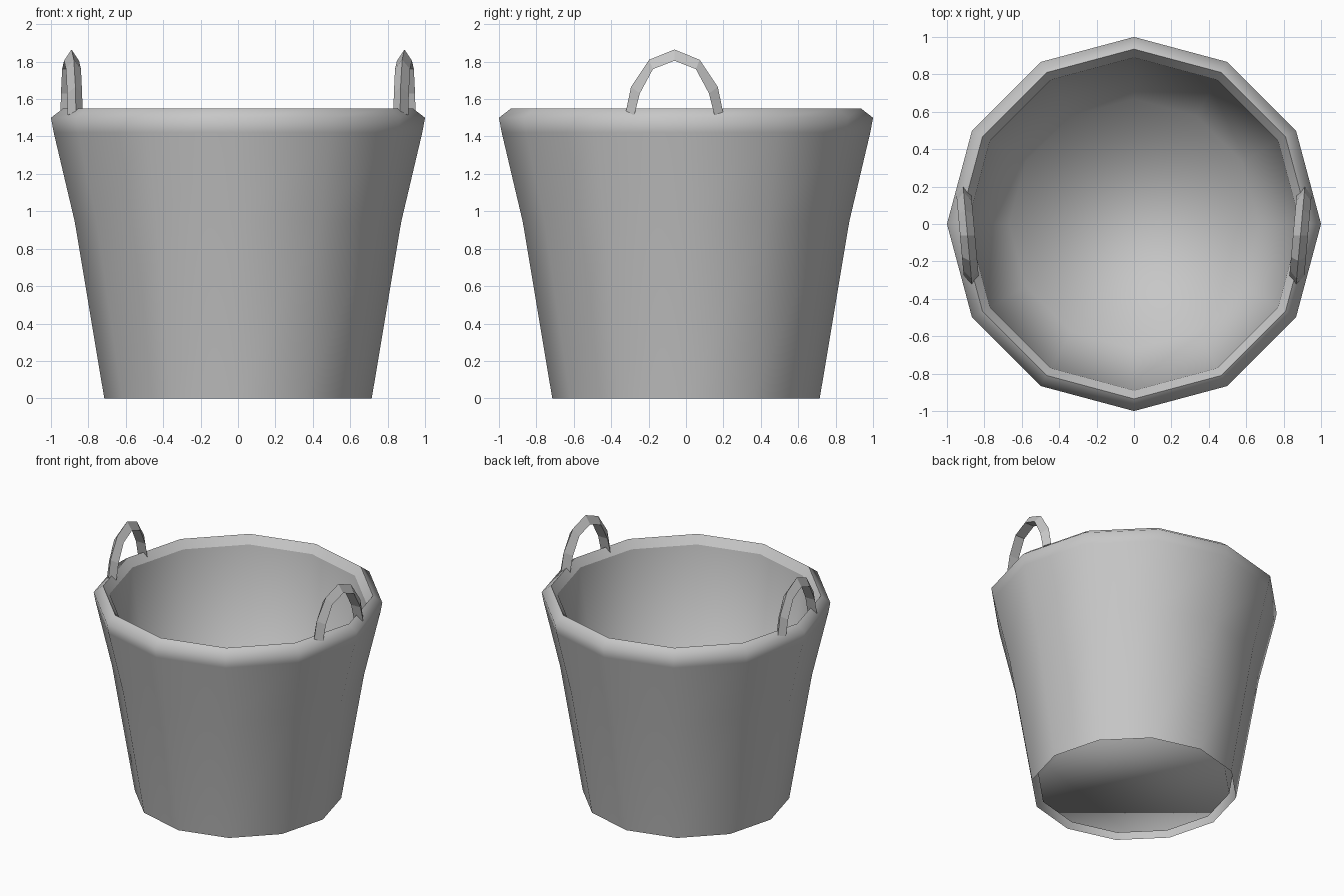
import bpy, bmesh, math

cube = bpy.data.objects.get("Cube")
if cube:
    bpy.data.objects.remove(cube, do_unlink=True)

grey = bpy.data.materials.new("plain grey")
grey.use_nodes = True
colour = (0.57, 0.57, 0.57, 1)
grey.diffuse_color = colour
grey.node_tree.nodes["Principled BSDF"].inputs["Base Color"].default_value = colour

SIDES = 12


def finish(name, bm):
    mesh = bpy.data.meshes.new(name)
    bm.to_mesh(mesh)
    bm.free()
    mesh.materials.append(grey)
    obj = bpy.data.objects.new(name, mesh)
    bpy.context.collection.objects.link(obj)


def lathe(name, profile, sharp=(), floor=False):
    """Turn a (radius, height) profile round z; rings listed in sharp stay creased."""
    bm = bmesh.new()
    turn = 2 * math.pi / SIDES
    rings = [[bm.verts.new((r * math.cos(i * turn), r * math.sin(i * turn), z))
              for i in range(SIDES)] for r, z in profile]
    for low, high in zip(rings, rings[1:]):
        for i in range(SIDES):
            j = (i + 1) % SIDES
            bm.faces.new((low[i], low[j], high[j], high[i]))
    if floor:
        bm.faces.new(rings[-1])
    for face in bm.faces:
        face.smooth = True
    for k in sharp:
        for i in range(SIDES):
            bm.edges.get((rings[k][i], rings[k][i - 1])).smooth = False
    finish(name, bm)


# Outer wall, open at the foot, with the rounded rim
lathe("outer_wall", [(0.715, 0), (0.873, 0.945), (0.985, 1.42),
                     (1, 1.5), (0.935, 1.55), (0.89, 1.49)], sharp=(4,))

# Inner wall blending into the floor
lathe("inner_wall", [(0.89, 1.49), (0.668, 0.03)], floor=True)

# Handles: a three-sided bar bent into an arch, ridge outward
HALF_ARCH = [  # ridge offset, ridge height, inside offset, inside height
    (0.26, 1.53, 0.214, 1.515), (0.232, 1.665, 0.185, 1.63),
    (0.135, 1.81, 0.115, 1.76)]
ARCH = ([(-a, b, -c, d) for a, b, c, d in HALF_ARCH] + [(0, 1.865, 0, 1.805)]
        + HALF_ARCH[::-1])


def handle(name, side):
    bm = bmesh.new()
    half_width, middle, lean = 0.04, -0.062, 0.09

    def point(across, along, z):
        return bm.verts.new((side * (0.89 + across + lean * along), middle + along, z))

    sections = [(point(0, a, b), point(half_width, c, d), point(-half_width, c, d))
                for a, b, c, d in ARCH]
    for s, t in zip(sections, sections[1:]):
        for i in range(3):
            j = (i + 1) % 3
            bm.faces.new((s[i], s[j], t[j], t[i]))
    bm.faces.new(sections[0])
    bm.faces.new(sections[-1])
    bmesh.ops.recalc_face_normals(bm, faces=bm.faces)
    finish(name, bm)


handle("left_handle", 1)
handle("right_handle", -1)
